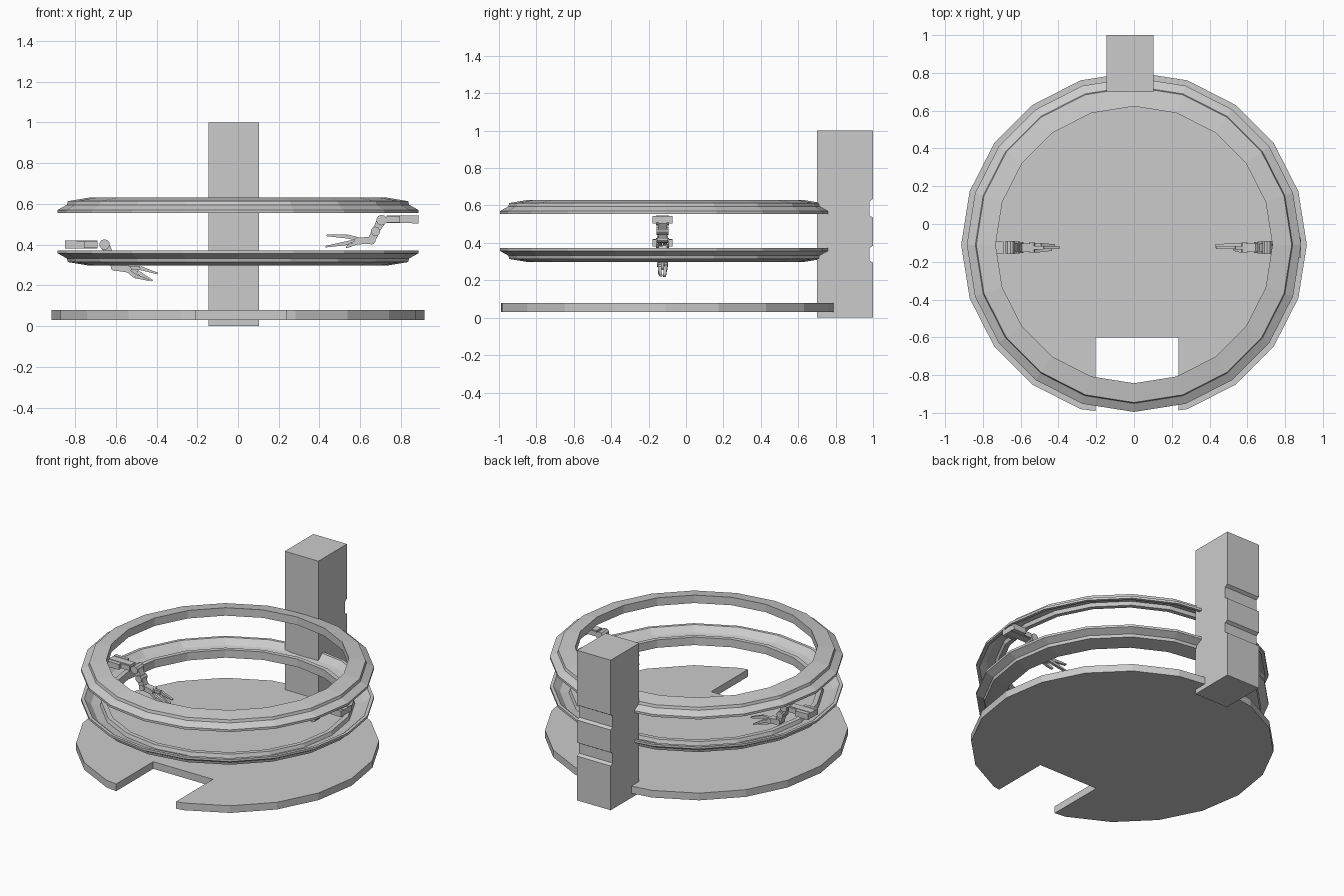
import bpy, bmesh
from math import cos, sin, pi, radians
from mathutils import Vector, Matrix

if "Cube" in bpy.data.objects:
    bpy.data.objects.remove(bpy.data.objects["Cube"])

CY = -0.11      # centre of the round parts
SIDES = 20
ARM_Y = -0.125


def finish(name, bm):
    bmesh.ops.recalc_face_normals(bm, faces=bm.faces)
    me = bpy.data.meshes.new(name)
    bm.to_mesh(me)
    bm.free()
    ob = bpy.data.objects.new(name, me)
    bpy.context.collection.objects.link(ob)
    return ob


def prism(name, pts, offset):
    """Extrude a flat outline along an offset."""
    bm = bmesh.new()
    face = bm.faces.new([bm.verts.new(p) for p in pts])
    new = bmesh.ops.extrude_face_region(bm, geom=[face])['geom']
    bmesh.ops.translate(bm, vec=offset, verts=[g for g in new if isinstance(g, bmesh.types.BMVert)])
    if face.is_valid and len([f for f in bm.faces if len(f.verts) == len(pts)]) < 2:
        bm.faces.new(list(face.verts))
    return finish(name, bm)


def lathe(name, profile):
    """Spin a closed (radius, z) profile around the round centre."""
    bm = bmesh.new()
    loops = [[bm.verts.new((r * cos(2 * pi * i / SIDES), CY + r * sin(2 * pi * i / SIDES), z))
              for r, z in profile] for i in range(SIDES)]
    n = len(profile)
    for i in range(SIDES):
        a, b = loops[i], loops[(i + 1) % SIDES]
        for j in range(n):
            k = (j + 1) % n
            bm.faces.new((a[j], b[j], b[k], a[k]))
    return finish(name, bm)


# floor disc with entrance notch
R = 0.915
disc = [(R * cos(radians(a)), CY + R * sin(radians(a)), 0.03) for a in range(-72, 253, 18)]
disc += [(-0.205, -0.99, 0.03), (-0.205, -0.6, 0.03), (0.235, -0.6, 0.03), (0.235, -0.987, 0.03)]
prism("floor_disc", disc, (0, 0, 0.048))

# column with two grooves across its back
back = [(1.0, 0)]
for lo, hi in ((0.295, 0.385), (0.535, 0.635)):
    back += [(1.0, lo), (0.98, lo + 0.012), (0.98, hi - 0.012), (1.0, hi)]
back += [(1.0, 1.0), (0.7, 1.0), (0.7, 0)]
prism("column", [(-0.145, y, z) for y, z in back], (0.248, 0, 0))

# two channelled rail rings, one the mirror of the other
ring = [(0.885, 0.0), (0.885, 0.015), (0.84, 0.04), (0.835, 0.058), (0.733, 0.075),
        (0.733, 0.022), (0.762, 0.022), (0.77, 0.045), (0.825, 0.035), (0.865, 0.0)]
lathe("upper_rail_ring", [(r, 0.555 + z) for r, z in ring])
lathe("lower_rail_ring", [(r, 0.372 - z) for r, z in ring])


def link(bm, a, b, width, h0, h1, dy=0.0, dy1=None):
    """Tapered bar from a to b in the xz plane."""
    dy1 = dy if dy1 is None else dy1
    a, b = Vector((a[0], ARM_Y + dy, a[1])), Vector((b[0], ARM_Y + dy1, b[1]))
    d = (b - a).normalized()
    up = Vector((-d.z, 0, d.x)).normalized()
    side = Vector((0, width / 2, 0))
    ends = [[bm.verts.new(p + s * side + t * up * h / 2)
             for s, t in ((-1, -1), (1, -1), (1, 1), (-1, 1))] for p, h in ((a, h0), (b, h1))]
    bm.faces.new(ends[0])
    bm.faces.new(ends[1])
    for i in range(4):
        j = (i + 1) % 4
        bm.faces.new((ends[0][i], ends[0][j], ends[1][j], ends[1][i]))


def joint(bm, p, radius, width):
    """Hinge drum lying along y."""
    bmesh.ops.create_cone(bm, cap_ends=True, segments=10, radius1=radius, radius2=radius, depth=width,
                          matrix=Matrix.Translation((p[0], ARM_Y, p[1])) @ Matrix.Rotation(pi / 2, 4, 'X'))


def arm(name, carriage, path, fingers):
    # rail carriage with side plates
    bm = bmesh.new()
    x0, x1, z = carriage
    link(bm, (x0, z), (x1, z), 0.065, 0.032, 0.032)
    xm = x0 + (x1 - x0) * 0.6
    for s in (-1, 1):
        link(bm, (x0, z), (xm, z), 0.022, 0.04, 0.036, s * 0.043)
        link(bm, (x0, z + s * 0.013), (x1, z + s * 0.013), 0.045, 0.012, 0.012)
    finish(name + "_carriage", bm)
    # jointed arm segments
    bm = bmesh.new()
    for i, (a, b) in enumerate(zip(path, path[1:])):
        link(bm, a, b, 0.045, 0.046 - 0.006 * i, 0.034)
    for i, p in enumerate(path):
        joint(bm, p, 0.026 - 0.003 * i, 0.07 - 0.006 * i)
    finish(name + "_segments", bm)
    # two-part gripping fingers
    bm = bmesh.new()
    for (a, b, c), dy in fingers:
        link(bm, a, b, 0.018, 0.018, 0.02, dy)
        link(bm, b, c, 0.016, 0.02, 0.008, dy, dy * 0.6)
    finish(name + "_fingers", bm)


arm("upper_arm", (0.885, 0.73, 0.524),
    [(0.705, 0.52), (0.675, 0.465), (0.655, 0.42), (0.585, 0.418)],
    [(((0.585, 0.428), (0.535, 0.44), (0.435, 0.445)), 0.0),
     (((0.59, 0.418), (0.54, 0.408), (0.43, 0.39)), 0.016),
     (((0.59, 0.412), (0.56, 0.402), (0.53, 0.385)), -0.016)])

arm("lower_arm", (-0.85, -0.69, 0.4),
    [(-0.655, 0.4), (-0.625, 0.345), (-0.605, 0.29), (-0.54, 0.28)],
    [(((-0.54, 0.285), (-0.48, 0.285), (-0.395, 0.258)), 0.0),
     (((-0.54, 0.275), (-0.495, 0.265), (-0.42, 0.222)), 0.016),
     (((-0.54, 0.272), (-0.505, 0.245), (-0.435, 0.225)), -0.016)])
